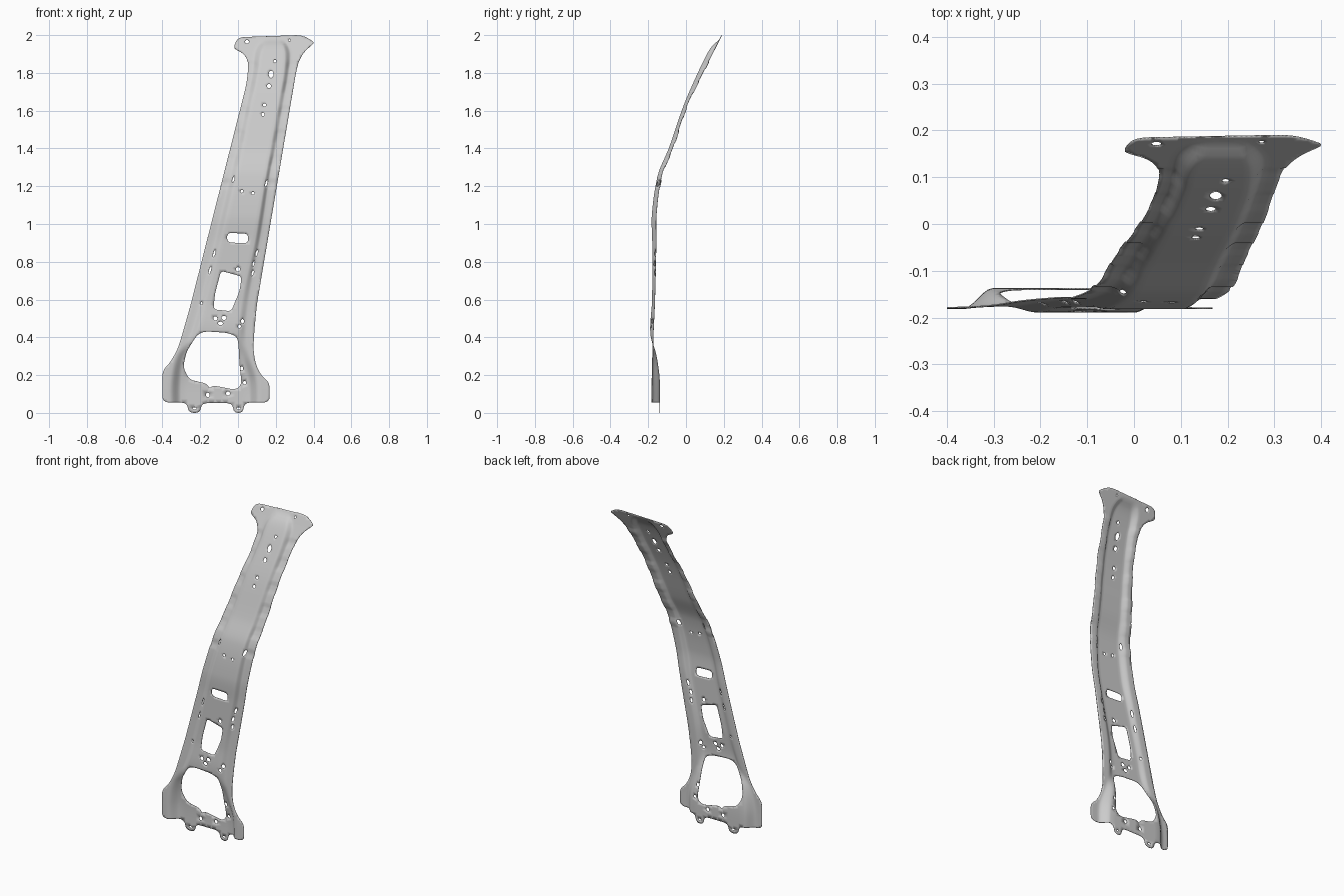
import bpy, math
from mathutils import Vector, kdtree
from mathutils.geometry import delaunay_2d_cdt

if "Cube" in bpy.data.objects:
    bpy.data.objects.remove(bpy.data.objects["Cube"])

# Cross-sections: z, left foot, left crest, right crest, right foot, flange y, centre y
SECTIONS = [
    (0.00, -.36, -.30, .06, .11, -.180, -.140),
    (0.17, -.36, -.30, .05, .11, -.180, -.140),
    (0.30, -.33, -.28, .02, .07, -.177, -.157),
    (0.42, -.255, -.215, .00, .045, -.173, -.187),
    (0.60, -.205, -.16, .02, .06, -.165, -.178),
    (0.90, -.13, -.085, .085, .115, -.158, -.177),
    (1.05, -.095, -.05, .11, .14, -.157, -.179),
    (1.26, -.045, .00, .145, .17, -.128, -.147),
    (1.40, -.01, .03, .17, .20, -.072, -.090),
    (1.63, .04, .075, .21, .24, .006, -.010),
    (1.80, .075, .11, .24, .27, .088, .064),
    (1.90, .085, .125, .245, .28, .139, .113),
    (1.945, .10, .145, .235, .265, .162, .143),
    (1.975, .12, .17, .21, .245, .177, .176),
    (2.00, .13, .17, .21, .24, .190, .190),
]

# Outer contour in x, z (anticlockwise from the bottom left)
OUTLINE = [(-.40, .055), (-.27, .055), (-.262, 0), (-.20, 0), (-.193, .052),
           (-.03, .052), (-.022, 0), (.026, 0), (.034, .055), (.168, .055),
           (.168, .16), (.125, .195), (.093, .257), (.081, .336), (.087, .44),
           (.10, .575), (.305, 1.79), (.32, 1.86), (.352, 1.915), (.40, 1.955),
           (.40, 1.965), (.34, 2.0), (.0, 1.988), (-.022, 1.94), (-.016, 1.926),
           (.035, 1.90), (.057, 1.85), (.045, 1.74), (-.25, .575), (-.295, .415),
           (-.32, .336), (-.36, .265), (-.40, .225)]

BIG_HOLE = [(-.215, .415), (-.175, .432), (-.056, .424), (-.005, .405), (.003, .36),
            (.008, .257), (.02, .15), (-.013, .122), (-.135, .146), (-.15, .128),
            (-.166, .156), (-.257, .175), (-.291, .24), (-.273, .325)]
MID_HOLE = [(-.09, .752), (.02, .722), (.008, .645), (-.036, .538), (-.13, .548), (-.122, .63)]
SLOT = [(-.058, .953), (.054, .949), (.054, .897), (-.058, .903)]

# Small punched holes: x, z, half width, half height
PUNCHED = [
    (.175, 1.793, .013, .02), (.164, 1.73, .011, .012), (.14, 1.63, .009, .009),
    (.132, 1.58, .009, .01), (.196, 1.862, .008, .008), (.048, 1.965, .011, .01),
    (.273, 1.973, .006, .006), (.02, 1.173, .008, .008), (.08, 1.163, .008, .008),
    (-.024, 1.237, .006, .018), (.15, 1.215, .006, .018), (0, .76, .011, .012),
    (-.125, .845, .006, .02), (-.148, .755, .006, .02), (.098, .845, .006, .018),
    (.082, .79, .006, .015), (.077, .74, .006, .015), (-.193, .58, .007, .007),
    (-.12, .50, .011, .011), (-.074, .503, .013, .011), (-.093, .474, .013, .01),
    (.024, .485, .009, .012), (.008, .458, .008, .01), (.02, .235, .008, .012),
    (.035, .16, .008, .01), (-.16, .095, .01, .012), (-.053, .103, .011, .011),
    (-.23, .024, .01, .006), (.003, .024, .01, .006)]


def section(z):
    """Cubic blend of the section table at height z."""
    z = min(max(z, 0), 1.9999)
    i = max(k for k in range(len(SECTIONS) - 1) if SECTIONS[k][0] <= z)
    a, b = SECTIONS[i], SECTIONS[i + 1]
    p, n = SECTIONS[max(i - 1, 0)], SECTIONS[min(i + 2, len(SECTIONS) - 1)]
    h = b[0] - a[0]
    t = (z - a[0]) / h
    out = []
    for k in range(1, 7):
        ma = (b[k] - p[k]) / (b[0] - p[0]) * h
        mb = (n[k] - a[k]) / (n[0] - a[0]) * h
        out.append(a[k] * (2*t**3 - 3*t*t + 1) + ma * (t**3 - 2*t*t + t)
                   + b[k] * (3*t*t - 2*t**3) + mb * (t**3 - t*t))
    return out


def smooth(t):
    t = min(max(t, 0), 1)
    return t * t * (3 - 2 * t)


def depth(x, z):
    """Pressed shape of the sheet: flanges, walls and centre, plus flange joggles."""
    lf, lt, rt, rf, flange, centre = section(z)
    rise = min(smooth((x - lf) / (lt - lf)), smooth((rf - x) / (rf - rt)))
    y = flange + (centre - flange) * rise
    if 1.2 < z < 1.86:
        y += .004 * (1 - rise) * smooth(3 * math.sin(z * 2 * math.pi / .13))
    return y


def rounded(points, r):
    """Round the corners of a loop and split its long edges."""
    pts = [Vector(p) for p in points]
    curve = []
    for i, c in enumerate(pts):
        a, b = pts[i - 1] - c, pts[(i + 1) % len(pts)] - c
        s = c + a.normalized() * min(r, a.length * .48)
        e = c + b.normalized() * min(r, b.length * .48)
        curve += [s*(1-t)**2 + c*2*t*(1-t) + e*t*t for t in (0, .25, .5, .75, 1)]
    loop = []
    for a, b in zip(curve, curve[1:] + curve[:1]):
        n = max(1, math.ceil((b - a).length / .012))
        loop += [a.lerp(b, k / n) for k in range(n)]
    return loop


def punched(x, z, w, h):
    lean = .25 if h > 1.8 * w else 0
    return [Vector((x + w * math.cos(a) + lean * h * math.sin(a), z + h * math.sin(a)))
            for a in (k * math.tau / 14 for k in range(14))]


def inside(p, loop):
    hit = False
    for a, b in zip(loop, loop[1:] + loop[:1]):
        if (a.y > p.y) != (b.y > p.y) and p.x < a.x + (p.y - a.y) * (b.x - a.x) / (b.y - a.y):
            hit = not hit
    return hit


outline = rounded(OUTLINE, .035)
holes = [rounded(BIG_HOLE, .03), rounded(MID_HOLE, .02), rounded(SLOT, .024)]
holes += [punched(*p) for p in PUNCHED]
boxes = [(min(p.x for p in h), max(p.x for p in h), min(p.y for p in h), max(p.y for p in h))
         for h in holes]


def in_sheet(p):
    for h, (x0, x1, y0, y1) in zip(holes, boxes):
        if x0 < p.x < x1 and y0 < p.y < y1 and inside(p, h):
            return False
    return inside(p, outline)


# Boundary loops as fixed edges
verts, edges = [], []
for loop in [outline] + holes:
    s, n = len(verts), len(loop)
    verts += loop
    edges += [(s + k, s + (k + 1) % n) for k in range(n)]
kd = kdtree.KDTree(len(verts))
for i, v in enumerate(verts):
    kd.insert((v.x, v.y, 0), i)
kd.balance()

# Interior points follow the feet and crests of the pressing
for row in range(1, 160):
    z = row * .0125
    lf, lt, rt, rf = section(z)[:4]
    stations = [lf - .014 * k for k in range(1, 12)] + [rf + .014 * k for k in range(1, 14)]
    for a, b, n in ((lf, lt, 6), (lt, rt, 10), (rt, rf, 6)):
        stations += [a + (b - a) * k / n for k in range(n)]
    for x in stations + [rf]:
        p = Vector((x, z))
        if kd.find((x, z, 0))[2] > .005 and in_sheet(p):
            verts.append(p)

flat, _, tris, *_ = delaunay_2d_cdt(verts, edges, [], 0, 1e-6)
faces = [t for t in tris if in_sheet(sum((flat[i] for i in t), Vector((0, 0))) / len(t))]

# Pressed pillar panel
mesh = bpy.data.meshes.new("pillar_panel")
mesh.from_pydata([(v.x, depth(v.x, v.y), v.y) for v in flat], [], faces)
panel = bpy.data.objects.new("pillar_panel", mesh)
bpy.context.collection.objects.link(panel)
bpy.context.view_layer.objects.active = panel
panel.select_set(True)
bpy.ops.object.shade_smooth_by_angle(angle=math.radians(35))

# Sheet thickness
thick = panel.modifiers.new("sheet_thickness", 'SOLIDIFY')
thick.thickness = .003
thick.offset = 0
